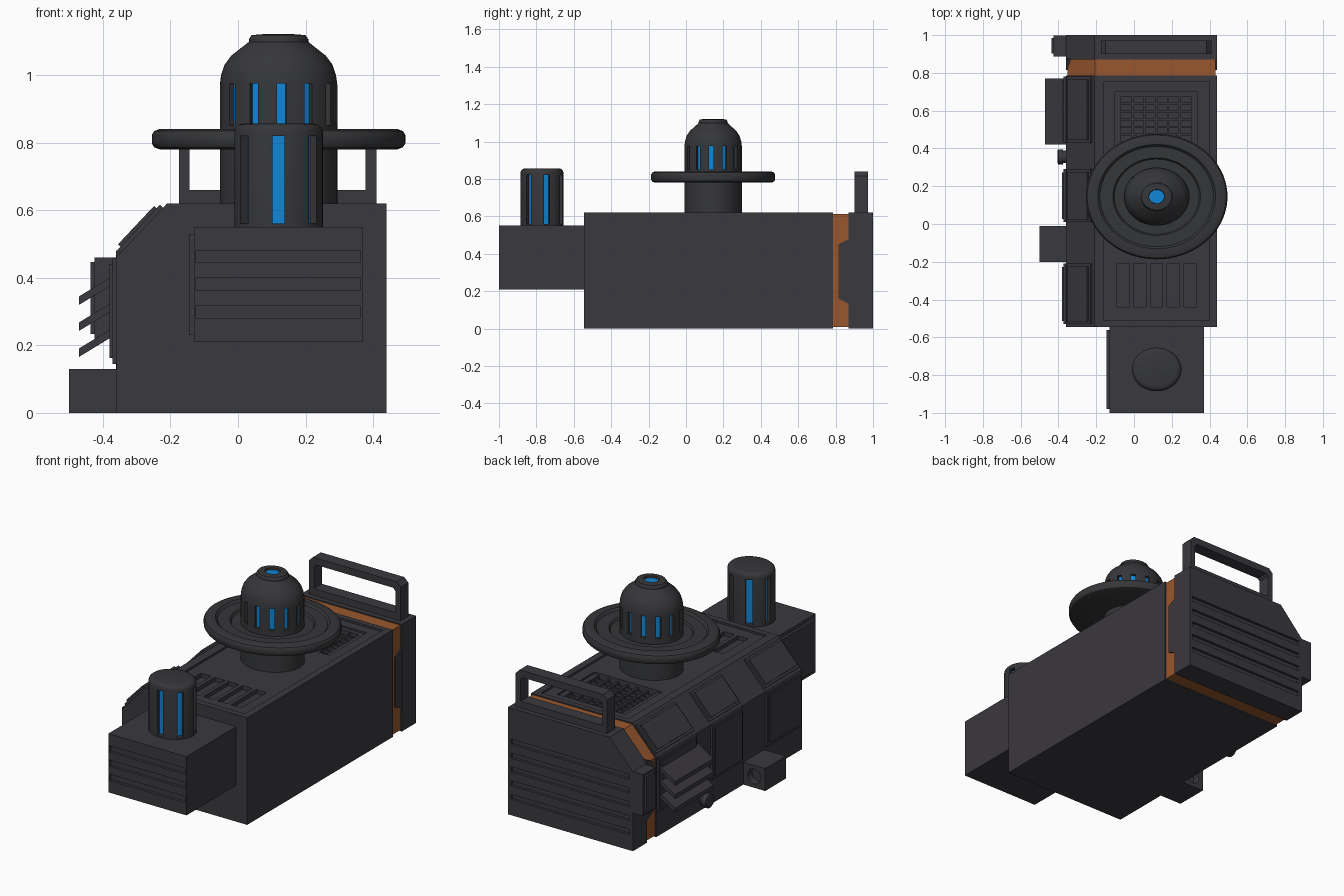
import bpy, bmesh, math
from mathutils import Vector, Matrix

if "Cube" in bpy.data.objects:
    bpy.data.objects.remove(bpy.data.objects["Cube"])


def material(name, rgb):
    m = bpy.data.materials.new(name)
    m.diffuse_color = (*rgb, 1)
    m.use_nodes = True
    m.node_tree.nodes["Principled BSDF"].inputs["Base Color"].default_value = m.diffuse_color
    return m


GREY = material("dark grey", (0.042, 0.040, 0.048))
TURRET = material("turret grey", (0.036, 0.037, 0.040))
ORANGE = material("rust orange", (0.32, 0.095, 0.027))
BLUE = material("glow blue", (0.005, 0.24, 0.68))


def finish(name, bm, mat):
    bmesh.ops.recalc_face_normals(bm, faces=bm.faces)
    me = bpy.data.meshes.new(name)
    bm.to_mesh(me)
    bm.free()
    ob = bpy.data.objects.new(name, me)
    bpy.context.collection.objects.link(ob)
    me.materials.append(mat)
    return ob


def add_box(bm, x0, x1, y0, y1, z0, z1, turn=None):
    mat = Matrix.Translation(((x0 + x1) / 2, (y0 + y1) / 2, (z0 + z1) / 2)) @ \
        Matrix.Diagonal((x1 - x0, y1 - y0, z1 - z0, 1))
    bmesh.ops.create_cube(bm, size=1, matrix=(turn @ mat) if turn else mat)


def boxes(name, dims, mat=GREY, turns=None):
    bm = bmesh.new()
    for i, d in enumerate(dims):
        add_box(bm, *d, turn=turns[i] if turns else None)
    return finish(name, bm, mat)


def prism(name, pts, y0, y1, mat=GREY):
    """xz outline extruded along y"""
    bm = bmesh.new()
    f = bm.faces.new([bm.verts.new((x, y0, z)) for x, z in pts])
    r = bmesh.ops.extrude_face_region(bm, geom=[f])
    bmesh.ops.translate(bm, vec=(0, y1 - y0, 0),
                        verts=[v for v in r["geom"] if isinstance(v, bmesh.types.BMVert)])
    return finish(name, bm, mat)


def inset(ob, direction, thick, depth):
    bm = bmesh.new()
    bm.from_mesh(ob.data)
    bm.normal_update()
    f = max(bm.faces, key=lambda f: f.normal.dot(Vector(direction).normalized()))
    bmesh.ops.inset_region(bm, faces=[f], thickness=thick)
    r = bmesh.ops.extrude_face_region(bm, geom=[f])
    n = f.normal.copy()
    bmesh.ops.delete(bm, geom=[f], context="FACES_ONLY")
    bmesh.ops.translate(bm, vec=-n * depth,
                        verts=[v for v in r["geom"] if isinstance(v, bmesh.types.BMVert)])
    bm.to_mesh(ob.data)
    bm.free()


def cut(ob, cutter):
    mod = ob.modifiers.new("cut", "BOOLEAN")
    mod.operation, mod.solver, mod.object = "DIFFERENCE", "EXACT", cutter
    bpy.ops.object.select_all(action="DESELECT")
    bpy.context.view_layer.objects.active = ob
    ob.select_set(True)
    bpy.ops.object.modifier_apply(modifier=mod.name)
    bpy.data.objects.remove(cutter)


def smooth(ob):
    bpy.ops.object.select_all(action="DESELECT")
    bpy.context.view_layer.objects.active = ob
    ob.select_set(True)
    bpy.ops.object.shade_smooth_by_angle(angle=math.radians(32))


def lathe(name, prof, mat, segs=56):
    """Closed solid of revolution; prof runs bottom to top, ends get capped"""
    bm = bmesh.new()
    rings = [[bm.verts.new((r * math.cos(a), r * math.sin(a), z))
              for a in (2 * math.pi * i / segs for i in range(segs))] for r, z in prof]
    for a, b in zip(rings, rings[1:]):
        for i in range(segs):
            j = (i + 1) % segs
            bm.faces.new((a[i], a[j], b[j], b[i]))
    bm.faces.new(rings[0])
    bm.faces.new(rings[-1])
    return finish(name, bm, mat)


def place(ob, x, y, squash):
    ob.data.transform(Matrix.Translation((x, y, 0)) @ Matrix.Diagonal((1, squash, 1, 1)))
    smooth(ob)


def slotted(ob, n, start, r, w, depth, z0, z1, name):
    """Cut n slots around a turned part and put lit strips on their floors"""
    turns = [Matrix.Rotation(math.radians(start + 360 * i / n), 4, "Z") for i in range(n)]
    cut(ob, boxes("cutter", [(r - depth - .01, r + .05, -w / 2, w / 2, z0, z1)] * n, ob.data.materials[0], turns))
    return boxes(name, [(r - depth - .02, r - depth, -w / 2 - .002, w / 2 + .002,
                         z0 - .002, z1 + .002)] * n, BLUE, turns)


# Main hull with recessed top panel, slots and grille pit
SECTION = [(-.36, 0), (.44, 0), (.44, .62), (-.21, .62), (-.36, .46)]
hull = prism("hull", SECTION, -.545, .787)
cut(hull, boxes("cutter", [(-.16, .40, -.51, .755, .608, .7)]))
pits = [(-.09 + .0885 * i, -.025 + .0885 * i, -.44, -.21, .585, .65) for i in range(5)]
cut(hull, boxes("cutter", pits + [(-.10, .335, .36, .70, .575, .65)]))
frame = boxes("grille_frame", [(-.10, -.068, .36, .70, .57, .598), (.303, .335, .36, .70, .57, .598),
                               (-.068, .303, .675, .70, .57, .598)])
boxes("grille_bars", [(-.068 + .062 * i - .006, -.068 + .062 * i + .006, .36, .69, .57, .592) for i in range(1, 6)] +
      [(-.08, .31, .385 + .041 * i, .397 + .041 * i, .57, .590) for i in range(7)])

# Orange band and its side latches
inner = [(-.352, .007), (.432, .007), (.432, .613), (-.207, .613), (-.352, .457)]
prism("orange_band", inner, .78, .875, ORANGE)
for side, x0, x1 in (("right", .42, .439), ("left", -.361, -.34)):
    latch = boxes(side + "_latch", [(x0, x1, .815, .875, .13, .48)])
    for v in latch.data.vertices:
        if v.co.y < .82:
            v.co.z += .03 if v.co.z < .3 else -.03

# Rear section with horizontal grooves and a side box
rear = prism("rear_section", SECTION, .87, 1.0)
cut(rear, boxes("cutter", [(-.34, .42, .985, 1.1, z, z + .03) for z in (.09, .17, .25, .33, .41)]))
side_box = boxes("rear_side_box", [(-.425, -.35, .888, .999, .22, .46)])
inset(side_box, (-1, 0, 0), .02, .012)

# Carry handle
handle = prism("handle", [(-.175, .61), (.41, .61), (.41, .815), (.385, .84), (-.15, .84), (-.175, .815)], .90, .972)
cut(handle, prism("cutter", [(-.143, .66), (.378, .66), (.378, .785), (.363, .80), (-.128, .80), (-.143, .785)], .8, 1.1))

# Front box with grooves
nose = boxes("front_box", [(-.13, .37, -1, -.54, .21, .55)])
inset(nose, (-1, 0, 0), .03, .015)
cut(nose, boxes("cutter", [(-.125, .362, -1.1, -.984, z, z + .036) for z in (.281, .363, .445)]))

# Left side wall panels and sloped panels above them
nx, nz = -.73, .684
for i, (y0, y1) in enumerate(((-.53, -.21), (.01, .29), (.43, .78))):
    wall = boxes(f"wall_panel_{i}", [(-.372, -.35, y0, y1, .145, .458)])
    inset(wall, (-1, 0, 0), .025, .008)
    a, b, t = (-.348, .473), (-.222, .607), .013
    slope = prism(f"slope_panel_{i}", [(a[0] - nx * .02, a[1] - nz * .02), (b[0] - nx * .02, b[1] - nz * .02),
                                       (b[0] + nx * t, b[1] + nz * t), (a[0] + nx * t, a[1] + nz * t)], y0, y1)
    inset(slope, (nx, 0, nz), .02, .01)
for i in range(9):
    y = .458 + .034 * i
    prism(f"slope_rib_{i}", [(-.334, .488), (-.236, .592), (-.236 + nx * .012, .592 + nz * .012),
                             (-.334 + nx * .012, .488 + nz * .012)], y, y + .018)

# Slanted louvres
for i in range(3):
    d = -.077 * i
    prism(f"louvre_{i}", [(-.47, .32 + d), (-.47, .345 + d), (-.355, .415 + d), (-.355, .39 + d)], .42, .77)

# Lower left box with a round port, and a small side knob
foot = boxes("side_foot_box", [(-.50, -.35, -.2, -.01, 0, .13)])
port = lathe("cutter", [(.042, -.04), (.042, .04)], GREY, 24)
port.data.transform(Matrix.Translation((-.43, -.01, .065)) @ Matrix.Rotation(math.pi / 2, 4, "X"))
cut(foot, port)
knob = lathe("side_knob", [(.033, 0), (.033, .03), (.04, .03), (.04, .055), (.034, .06)], GREY, 24)
knob.data.transform(Matrix.Translation((-.345, .355, .055)) @ Matrix.Rotation(-math.pi / 2, 4, "Y"))
smooth(knob)

# Front canister: seven lit slots
can = lathe("front_canister", [(.131, .54), (.131, .832), (.127, .845), (.118, .853), (.105, .856)], TURRET)
place(slotted(can, 7, -90, .131, .036, .027, .56, .82, "canister_lights"), .12, -.77, .88)
place(can, .12, -.77, .88)

# Turret: domed column with thirteen lit slots and a lit cap
dome = lathe("dome", [(.174, .60), (.174, .97), (.170, 1.0), (.160, 1.03), (.140, 1.057), (.088, 1.098),
                      (.088, 1.106), (.080, 1.118), (.042, 1.121), (.040, 1.105)], TURRET)
dome_lights = slotted(dome, 13, -87, .174, .026, .018, .85, .975, "dome_lights")
disc = lathe("turret_disc", [(.15, .78), (.352, .78), (.368, .786), (.375, .797), (.375, .823), (.368, .834),
                             (.352, .84), (.312, .84), (.300, .828), (.232, .828), (.224, .816), (.15, .816)], TURRET, 72)
lamp = lathe("cap_light", [(.041, 1.08), (.041, 1.110)], BLUE, 32)
for ob in (dome, dome_lights, disc, lamp):
    place(ob, .12, .145, .885)
